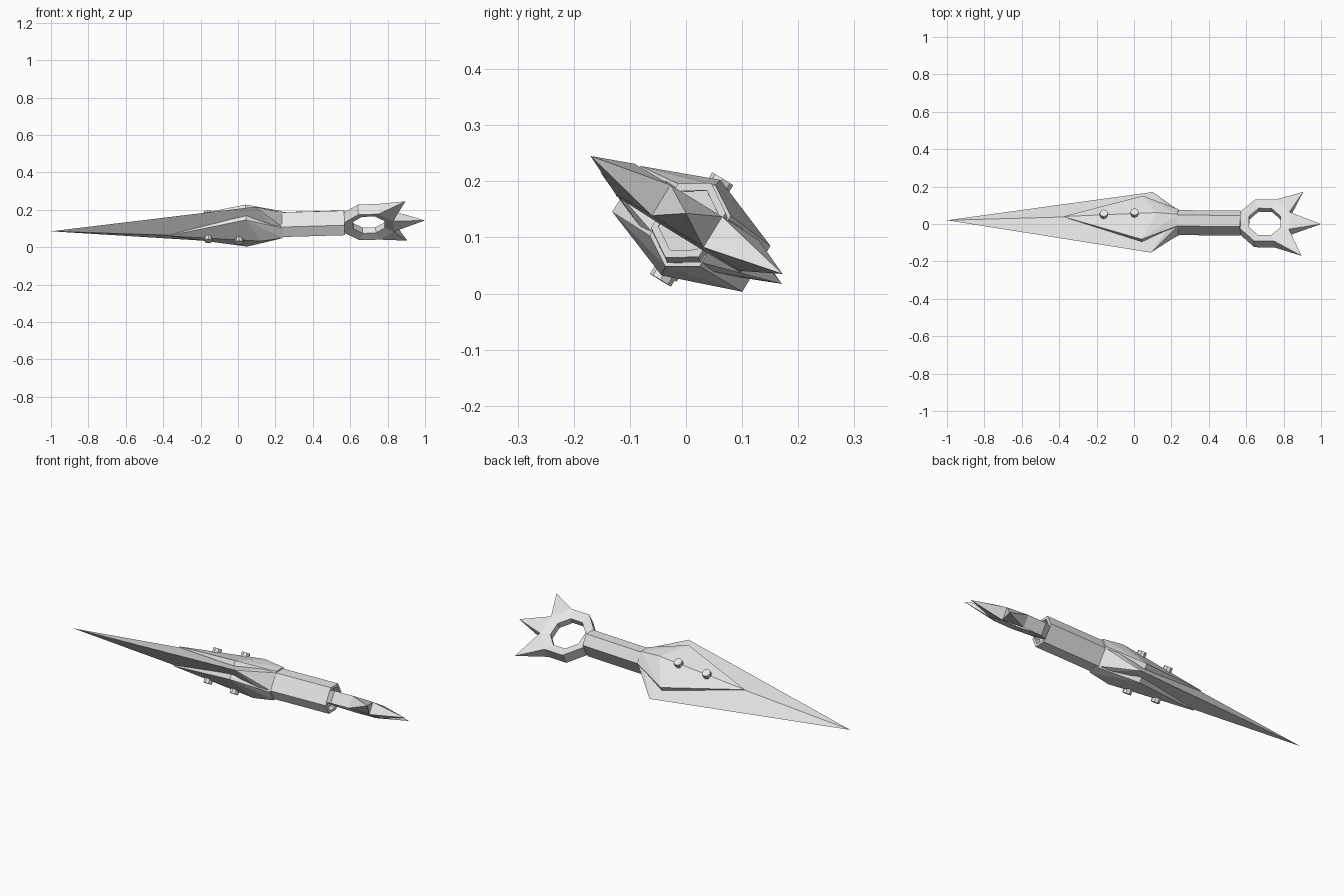
import bpy, bmesh
from math import sin, cos, pi, radians
from mathutils import Vector, Matrix

cube = bpy.data.objects.get("Cube")
if cube:
    bpy.data.objects.remove(cube)

steel = bpy.data.materials.new("pale_steel")
steel.use_nodes = True
colour = (0.8, 0.8, 0.8, 1)
steel.diffuse_color = colour
steel.node_tree.nodes["Principled BSDF"].inputs["Base Color"].default_value = colour

# Resting pose: the knife is rolled about its length and slightly pitched
length = Vector((1, -0.01, 0.029)).normalized()
width = Vector((0, cos(radians(31.6)), -sin(radians(31.6))))
width = (width - length * width.dot(length)).normalized()
normal = length.cross(width)
POSE = Matrix.Translation((0, 0.01, 0.114)) @ Matrix((length, width, normal)).transposed().to_4x4()


def finish(bm, name):
    bmesh.ops.recalc_face_normals(bm, faces=bm.faces[:])
    mesh = bpy.data.meshes.new(name)
    bm.to_mesh(mesh)
    bm.free()
    mesh.materials.append(steel)
    obj = bpy.data.objects.new(name, mesh)
    bpy.context.collection.objects.link(obj)
    obj.matrix_world = POSE
    return obj


def hull(name, points):
    bm = bmesh.new()
    for p in points:
        bm.verts.new(p)
    result = bmesh.ops.convex_hull(bm, input=bm.verts[:])
    bmesh.ops.delete(bm, geom=[v for v in bm.verts if not v.link_faces], context='VERTS')
    bmesh.ops.dissolve_limit(bm, angle_limit=radians(1), verts=bm.verts[:], edges=bm.edges[:])
    return finish(bm, name)


def grip_section(x, scale=1.0):
    half = [(0, 0.078), (0.05, 0.046), (0.05, -0.046)]
    return [Vector((x, s * a * scale, s * b * scale)) for s in (1, -1) for a, b in half]


# Blade: diamond section that narrows into the grip
blade = [(-1, 0, 0)] + grip_section(0.237)
for s in (1, -1):
    blade += [(0.095, s * 0.19, 0), (0.1, 0, s * 0.08)]
hull("blade", blade)

# Raised plates and their rivets on both faces of the blade
for side, s in (("upper", 1), ("lower", -1)):
    plate = [(-0.38, 0, s * 0.05), (-0.36, 0, s * 0.035),
             (0.12, 0, s * 0.1), (0.237, 0, s * 0.085)]
    for w in (1, -1):
        plate += [(0.045, w * 0.136, s * 0.048), (0.045, w * 0.136, s * 0.022),
                  (0.237, w * 0.052, s * 0.053), (0.237, w * 0.052, s * 0.03)]
    hull(side + "_plate", plate)
    for i, (x, top) in enumerate(((-0.16, 0.09), (0.005, 0.106))):
        bm = bmesh.new()
        bmesh.ops.create_cone(bm, cap_ends=True, segments=8, radius1=0.022, radius2=0.022,
                              depth=0.04, matrix=Matrix.Translation((x, 0, s * (top - 0.02))))
        finish(bm, f"{side}_rivet_{i + 1}")

# Grip: six-sided tube with a recessed end
bm = bmesh.new()
loops = [(0.235, 1), (0.57, 1), (0.57, 0.8), (0.54, 0.8)]
rings = [[bm.verts.new(p) for p in grip_section(x, k)] for x, k in loops]
for a, b in zip(rings, rings[1:]):
    for i in range(6):
        j = (i + 1) % 6
        bm.faces.new((a[i], a[j], b[j], b[i]))
bm.faces.new(rings[0])
bm.faces.new(rings[-1])
finish(bm, "grip")

# Neck joining the grip to the ring
hull("neck", [(x, y, z) for x in (0.53, 0.585) for y in (0.035, -0.035) for z in (0.028, -0.028)])

# Pommel ring: octagon with three spikes drawn out of its outer faces
bm = bmesh.new()
centre = Vector((0.7, 0, 0))
section = [(0.091, 0.018), (0.141, 0.032), (0.141, -0.032), (0.091, -0.018)]
rings = []
for k in range(8):
    a = (k - 0.5) * pi / 4
    rings.append([bm.verts.new(centre + Vector((r * cos(a), r * sin(a), h))) for r, h in section])
spikes = {0: 0.3, 1: 0.284, 7: 0.284}
for k in range(8):
    p, q = rings[k], rings[(k + 1) % 8]
    for i in range(4):
        j = (i + 1) % 4
        quad = (p[i], p[j], q[j], q[i])
        if i == 1 and k in spikes:
            a = k * pi / 4
            tip = bm.verts.new(centre + spikes[k] * Vector((cos(a), sin(a), 0)))
            for m in range(4):
                bm.faces.new((quad[m], quad[(m + 1) % 4], tip))
        else:
            bm.faces.new(quad)
finish(bm, "spiked_ring")
